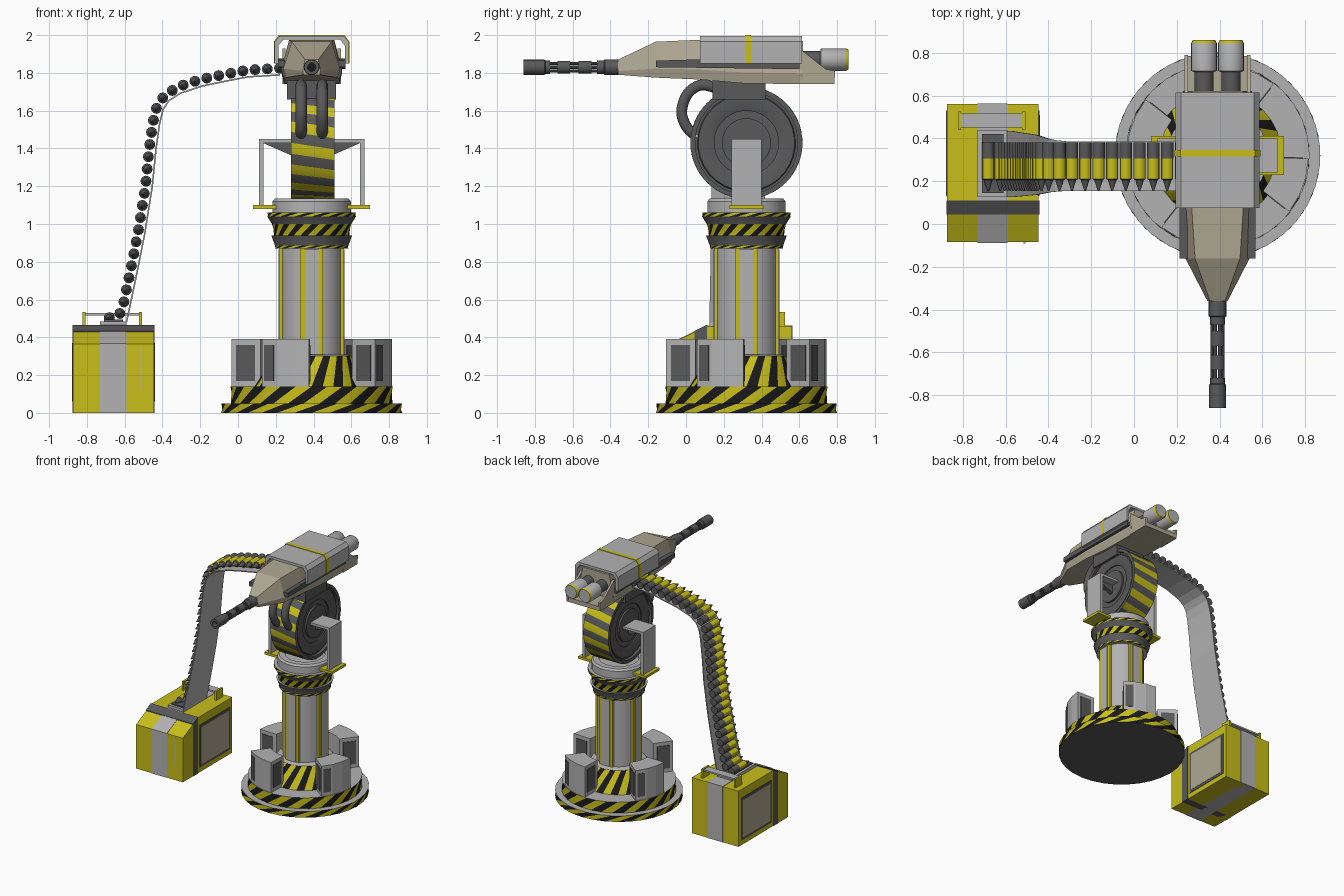
import bpy, bmesh, math
from mathutils import Matrix, Vector

if "Cube" in bpy.data.objects:
    bpy.data.objects.remove(bpy.data.objects["Cube"])

CX, CY = 0.39, 0.32                      # turret axis
COL = {"light": (0.45, 0.45, 0.45), "yellow": (0.58, 0.52, 0.01), "black": (0.01, 0.01, 0.01),
       "dark": (0.1, 0.1, 0.1), "cream": (0.43, 0.39, 0.29)}
KEYS = list(COL)
MATS = []
for k in KEYS:
    m = bpy.data.materials.new(k)
    m.diffuse_color = (*COL[k], 1)
    m.use_nodes = True
    m.node_tree.nodes["Principled BSDF"].inputs["Base Color"].default_value = m.diffuse_color
    MATS.append(m)
smooth = []


def mesh(name, verts, faces, mats):
    """Object from vertices, faces and one colour key per face."""
    used = sorted(set(mats), key=KEYS.index)
    bm = bmesh.new()
    vs = [bm.verts.new(v) for v in verts]
    for f, k in zip(faces, mats):
        bm.faces.new([vs[i] for i in f]).material_index = used.index(k)
    bmesh.ops.recalc_face_normals(bm, faces=bm.faces)
    me = bpy.data.meshes.new(name)
    bm.to_mesh(me)
    bm.free()
    for k in used:
        me.materials.append(MATS[KEYS.index(k)])
    ob = bpy.data.objects.new(name, me)
    bpy.context.collection.objects.link(ob)
    return ob


def loft(name, rings, mat):
    n = len(rings[0])
    faces = [(i*n + j, i*n + (j+1) % n, (i+1)*n + (j+1) % n, (i+1)*n + j)
             for i in range(len(rings)-1) for j in range(n)]
    faces += [tuple(range(n)), tuple(range((len(rings)-1)*n, len(rings)*n))]
    return mesh(name, [v for r in rings for v in r], faces, [mat]*len(faces))


def prism(name, pts, a, b, axis, mat="light"):
    """Extrude a 2D outline from a to b along an axis."""
    put = {"x": lambda p, t: (t, *p), "y": lambda p, t: (p[0], t, p[1]), "z": lambda p, t: (*p, t)}[axis]
    return loft(name, [[put(p, t) for p in pts] for t in (a, b)], mat)


def box(name, x0, x1, y0, y1, z0, z1, mat="light", bevel=0):
    ob = prism(name, [(x0, y0), (x1, y0), (x1, y1), (x0, y1)], z0, z1, "z", mat)
    if bevel:
        ob.modifiers.new("bevel", "BEVEL").width = bevel
    return ob


def lathe(name, prof, loc, axis="z", n=32, mat="light", rows={}, twist=1.5):
    """Revolve (radius, height); rows maps a row to a colour or a stripe pair."""
    rot = {"z": Matrix(), "x": Matrix.Rotation(math.pi/2, 4, "Y"), "y": Matrix.Rotation(-math.pi/2, 4, "X")}[axis]
    M = Matrix.Translation(loc) @ rot
    verts, faces, mats, shift = [], [], [], 0
    for i, (r, z) in enumerate(prof):
        if i and isinstance(rows.get(i-1), tuple):
            shift += twist
        for j in range(n):
            a = 2*math.pi*(j + shift)/n
            verts.append(M @ Vector((r*math.cos(a), r*math.sin(a), z)))
    for i in range(len(prof)-1):
        for j in range(n):
            faces.append((i*n + j, i*n + (j+1) % n, (i+1)*n + (j+1) % n, (i+1)*n + j))
            k = rows.get(i, mat)
            mats.append(k[j % 2] if isinstance(k, tuple) else k)
    faces += [tuple(range(n)), tuple(range((len(prof)-1)*n, len(prof)*n))]
    mats += [rows.get("start", mat), rows.get("end", mat)]
    ob = mesh(name, verts, faces, mats)
    smooth.append(ob)
    return ob


HAZ = ("yellow", "black")
# Base and column
lathe("base", [(.48, 0), (.48, .05), (.43, .05), (.43, .14), (.3, .14), (.21, .3), (.19, .31), (.16, .31)],
      (CX, CY, 0), rows={0: HAZ, 2: HAZ, 4: HAZ, "start": "dark"})
lathe("column", [(.165, .3), (.165, .88)], (CX, CY, 0))
lathe("collar", [(.16, .87), (.195, .87), (.195, .885), (.215, .94), (.2, .94), (.21, 1.0), (.235, 1.04),
                 (.235, 1.06), (.208, 1.06), (.208, 1.12), (.195, 1.135), (.15, 1.135), (.15, 1.12)],
      (CX, CY, 0), rows={1: HAZ, 2: "dark", 4: HAZ, 5: "dark", 6: HAZ})
for k in range(4):
    M = Matrix.Translation((CX, CY, 0)) @ Matrix.Rotation(k*math.pi/2, 4, "Z")
    parts = [box("column_panel", -.035, .035, -.175, -.14, .31, .865)]
    for s in (-1, 1):
        parts.append(box("column_trim", s*.048-.013, s*.048+.013, -.17, -.13, .31, .87, "yellow"))
    # Shield blocks around the base
    def arc(r0, r1, a0, a1, n=3):
        an = [math.radians(a0 + (a1-a0)*i/n) for i in range(n+1)]
        return ([(r1*math.cos(a), r1*math.sin(a)) for a in an]
                + [(r0*math.cos(a), r0*math.sin(a)) for a in reversed(an)])
    parts += [prism("shield_block", arc(.27, .425, 232, 268), .14, .39, "z"),
              prism("shield_side_panel", arc(.3, .4, 231.3, 268.7), .17, .36, "z", "dark"),
              prism("shield_front_panel", arc(.4, .428, 234, 242, 1), .17, .36, "z", "dark")]
    for p in parts:
        p.matrix_world = M

# Elevation wheel
half = [(.1, -.1), (.13, -.1), (.13, -.085), (.17, -.085), (.17, -.095), (.2, -.105), (.255, -.105),
        (.26, -.09), (.272, -.09), (.272, -.115), (.297, -.115)]
lathe("elevation_wheel", half + [(r, -x) for r, x in reversed(half)], (CX+.005, CY, 1.43), "x",
      mat="dark", rows={len(half)-1: ("yellow", "dark")}, twist=.6)

# Wheel brackets
for s in (-1, 1):
    def bx(name, a, b, *r):
        return box(name, *sorted((CX + s*a, CX + s*b)), *r)
    bx("bracket_plate", .255, .28, CY-.08, CY+.08, 1.08, 1.45)
    bx("bracket_arm", .09, .28, CY-.08, CY+.08, 1.43, 1.45)
    bx("bracket_foot", .19, .31, CY-.09, CY+.09, 1.08, 1.1, "yellow")
    prism("bracket_gusset", [(CX+s*.1, 1.36), (CX+s*.26, 1.43), (CX+s*.1, 1.43)], CY-.015, CY+.015, "y", "dark")

# Neck and hoses
box("neck", CX-.13, CX+.13, .14, .42, 1.66, 1.76, "dark")
for s in (-1, 1):
    cu = bpy.data.curves.new("hose", "CURVE")
    cu.dimensions, cu.bevel_depth, cu.bevel_resolution, cu.use_fill_caps = "3D", .03, 3, True
    sp = cu.splines.new("BEZIER")
    path = [(.17, 1.72), (.06, 1.73), (-.02, 1.62), (.0, 1.52), (.06, 1.46)]
    sp.bezier_points.add(len(path)-1)
    for bp, (y, z) in zip(sp.bezier_points, path):
        bp.co = (CX + s*.056, y, z)
        bp.handle_left_type = bp.handle_right_type = "AUTO"
    sp.resolution_u = 6
    cu.materials.append(MATS[KEYS.index("dark")])
    ob = bpy.data.objects.new("hose", cu)
    bpy.context.collection.objects.link(ob)
    lathe("hose_socket", [(.04, 0), (.04, .05)], (CX + s*.056, .03, 1.465), "y", 16)

# Gun body
rings = []
for y, zb, zt, wb, wt in [(-.36, 1.79, 1.87, .047, .035), (-.16, 1.775, 1.965, .15, .105), (.07, 1.765, 1.975, .16, .12),
                          (.3, 1.745, 1.975, .16, .12), (.62, 1.74, 1.97, .16, .12)]:
    zm = zb + .25*(zt-zb)
    rings.append([(CX+x, y, z) for x, z in [(-wb*.92, zb), (wb*.92, zb), (wb, zm), (wt, zt), (-wt, zt), (-wb, zm)]])
loft("gun_body", rings, "cream")
box("rear_tray", CX-.155, CX+.155, .6, .785, 1.74, 1.775, "cream")
for s in (-1, 1):
    prism("tray_wall", [(.6, 1.74), (.785, 1.74), (.79, 1.81), (.74, 1.82), (.6, 1.93)],
          CX + s*.155, CX + s*.138, "x", "cream")
    prism("side_rail", [(-.16, 1.83), (.6, 1.82), (.6, 1.85), (.2, 1.875), (-.16, 1.865)],
          CX + s*.14, CX + s*.178, "x", "dark")
    lathe("rear_canister", [(.045, .62), (.045, .71), (.06, .715), (.06, .845), (.052, .86)],
          (CX + s*.063, 0, 1.87), "y", 24, rows={0: "dark", 3: "yellow"})


# Armour cover: thin arch over the body
def arch(g, t):
    o = [(-.196, 1.85), (-.196, 1.965), (-.17, 2.0-.004)]
    out = [(x-g, z + (g if i == 2 else 0)) for i, (x, z) in enumerate(o)]
    inn = [(x+t, z - (t if i else 0)) for i, (x, z) in enumerate(o)]
    left = out + [(-x, z) for x, z in reversed(out)]
    right = inn + [(-x, z) for x, z in reversed(inn)]
    return [(CX+x, z) for x, z in left + right[::-1]]


prism("armour_cover", arch(0, .02), .075, .615, "y")
prism("cover_stripe", arch(.004, .01), .315, .345, "y", "yellow")

# Barrel
BZ = 1.83
lathe("barrel_base", [(.042, -.36), (.042, -.43), (.036, -.435), (.036, -.47)], (CX, 0, BZ), "y", 16, "dark")
for a, b in [(-.57, -.5), (-.68, -.615)]:
    lathe("barrel_clamp", [(.033, a), (.033, b)], (CX, 0, BZ), "y", 16, "dark")
lathe("muzzle", [(.022, -.82), (.022, -.86), (.04, -.86), (.04, -.75), (.035, -.745), (.035, -.72)],
      (CX, 0, BZ), "y", 16, "dark", {"start": "black"})
for k in range(6):
    a = k*math.pi/3
    lathe("barrel_tube", [(.009, -.73), (.009, -.46)], (CX + .023*math.cos(a), 0, BZ + .023*math.sin(a)), "y", 8, "dark")

# Ammunition belt: evenly spaced cartridges on a folded strip
path = [Vector(p) for p in [(.22, 1.825), (.05, 1.815), (-.08, 1.79), (-.2, 1.765), (-.32, 1.725), (-.39, 1.68),
                            (-.43, 1.62), (-.45, 1.54), (-.47, 1.4), (-.49, 1.2), (-.53, .95), (-.57, .75),
                            (-.61, .56), (-.63, .515), (-.7, .5)]]
step, rest, spots = .065, 0, []
for a, b in zip(path, path[1:]):
    d, L = rest, (b-a).length
    while d < L:
        spots.append(a.lerp(b, d/L))
        d += step
    rest = d - L
first = lathe("cartridge", [(.004, .155), (.02, .205), (.028, .21), (.028, .305), (.029, .305), (.029, .38)], (0, 0, 0),
              "y", 12, "dark", {2: "yellow"})
first.location = (spots[0].x, 0, spots[0].y)
for p in spots[1:]:
    ob = first.copy()
    ob.location = (p.x, 0, p.y)
    bpy.context.collection.objects.link(ob)
verts = []
strip = path[:13]
for i, p in enumerate(strip):
    d = (strip[min(i+1, 12)] - strip[max(i-1, 0)]).normalized()
    q = p + .032*Vector((-d.y, d.x))
    w = max(0, min(1, (i-4)/8)) if i < 12 else 1
    verts += [(q.x, .155 - .03*w, q.y), (q.x, .385 + .05*w, q.y)]
verts += [(-.595, .125, .48), (-.595, .435, .48)]
faces = [(2*i, 2*i+1, 2*i+3, 2*i+2) for i in range(len(strip))]
belt = mesh("belt_strip", verts, faces, ["light"]*len(faces))
belt.modifiers.new("thickness", "SOLIDIFY").thickness = .008

# Ammunition box
X0, X1 = -.873, -.445
prism("ammo_box", [(-.085, 0), (.56, 0), (.56, .46), (.11, .46), (-.085, .365)], X0, X1, "x", "yellow")
prism("box_centre_stripe", [(-.088, -.0), (.563, -.0), (.563, .463), (.11, .463), (-.088, .367)], -.73, -.59, "x")
prism("box_strap", [(.045, 0), (.11, 0), (.11, .466), (.045, .434)], X0-.003, X1+.003, "x", "dark")
for x, s in ((X0, -1), (X1, 1)):
    prism("side_panel_frame", [(.13, .04), (.53, .04), (.53, .39), (.13, .39)], x - s*.01, x + s*.004, "x", "dark")
    prism("side_panel", [(.15, .06), (.51, .06), (.51, .37), (.15, .37)], x - s*.01, x + s*.006, "x", "cream")
box("box_groove", -.517, -.507, -.09, -.07, .12, .35)
box("feed_mouth", -.73, -.59, .125, .44, .45, .485)
box("feed_slot", -.71, -.61, .145, .42, .46, .495, "dark")
box("handle_bar", -.81, -.51, .45, .515, .515, .528)
for x in (-.815, -.515):
    box("handle_post", x-.008, x+.008, .44, .525, .45, .535, "yellow")

# Smooth the round parts, keeping sharp edges
bpy.ops.object.select_all(action="DESELECT")
for ob in smooth:
    ob.select_set(True)
bpy.context.view_layer.objects.active = smooth[0]
bpy.ops.object.shade_smooth_by_angle(angle=math.radians(30))
